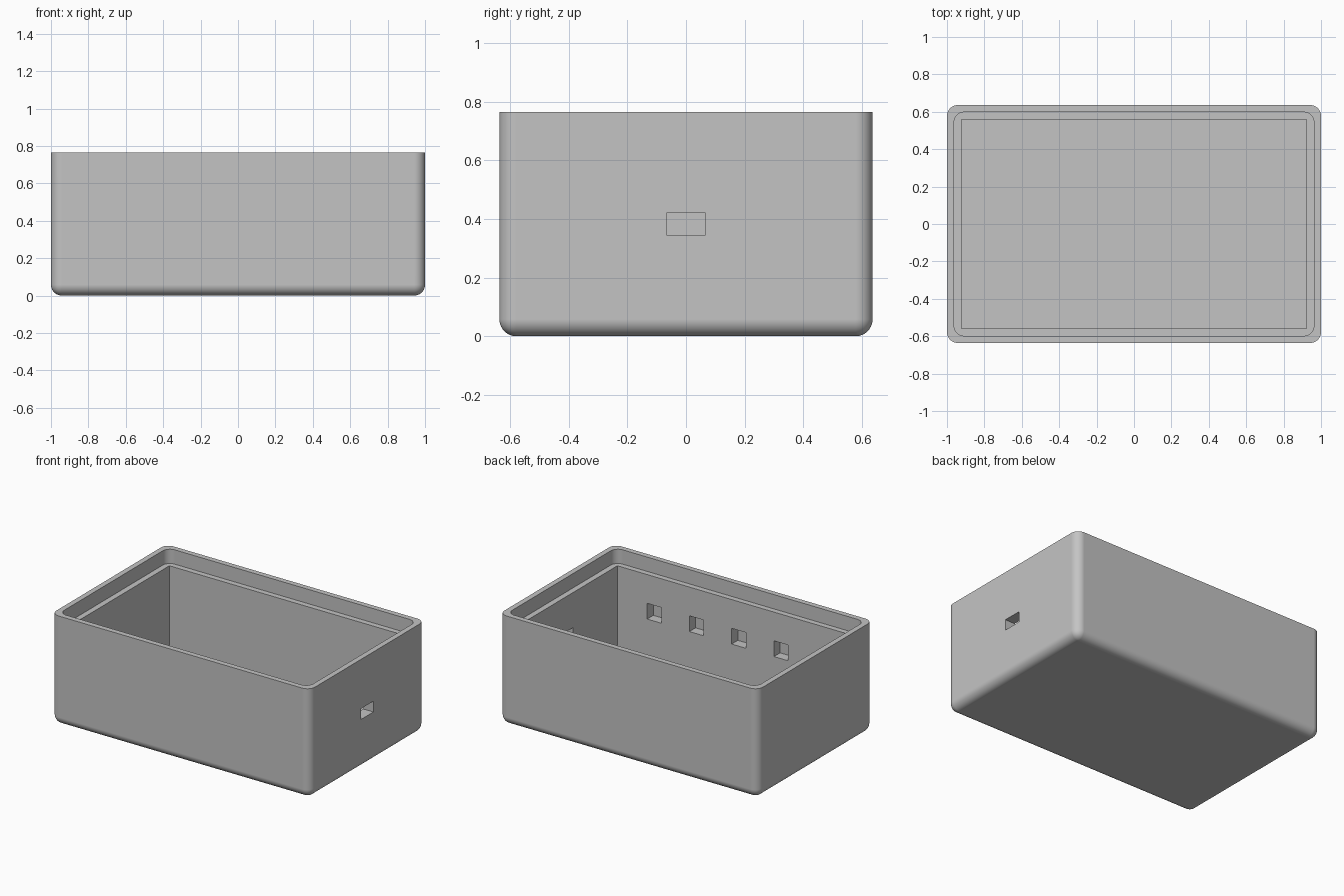
import bpy, bmesh

cube = bpy.data.objects.get("Cube")
if cube:
    bpy.data.objects.remove(cube, do_unlink=True)

# Overall sizes
HX, HY, HEIGHT = 1.0, 0.636, 0.765
CAVITY_X, CAVITY_Y = 0.922, 0.559
WALL = HY - CAVITY_Y

grey = bpy.data.materials.new("plain grey")
grey.use_nodes = True
colour = (0.55, 0.55, 0.55, 1)
grey.diffuse_color = colour
grey.node_tree.nodes["Principled BSDF"].inputs["Base Color"].default_value = colour


def block(name, low, high, radius=0, round_bottom=False):
    """Box between two corners, with optional rounded uprights and base."""
    bm = bmesh.new()
    bmesh.ops.create_cube(bm, size=1)
    for v in bm.verts:
        v.co = [low[i] if v.co[i] < 0 else high[i] for i in range(3)]
    if radius:
        def rounded(edge):
            a, b = (v.co.z for v in edge.verts)
            return abs(a - b) > 0.01 or (round_bottom and max(a, b) < low[2] + 0.01)
        bmesh.ops.bevel(bm, geom=[e for e in bm.edges if rounded(e)], offset=radius,
                        segments=10, profile=0.5, affect='EDGES', clamp_overlap=True)
    bmesh.ops.recalc_face_normals(bm, faces=bm.faces[:])
    mesh = bpy.data.meshes.new(name)
    bm.to_mesh(mesh)
    bm.free()
    mesh.materials.append(grey)
    obj = bpy.data.objects.new(name, mesh)
    bpy.context.collection.objects.link(obj)
    return obj


def cut(body, cutter):
    """Subtract the cutter from the body and remove it."""
    mod = body.modifiers.new("cut", 'BOOLEAN')
    mod.operation = 'DIFFERENCE'
    mod.solver = 'EXACT'
    mod.object = cutter
    bpy.context.view_layer.objects.active = body
    bpy.ops.object.modifier_apply(modifier=mod.name)
    bpy.data.objects.remove(cutter, do_unlink=True)


# Outer shell with rounded uprights and base edges
box = block("open_box", (-HX, -HY, 0), (HX, HY, HEIGHT), 0.058, True)

# Square-cornered cavity
cut(box, block("cavity", (-CAVITY_X, -CAVITY_Y, WALL), (CAVITY_X, CAVITY_Y, HEIGHT + 0.1)))

# Lid recess with rounded corners
cut(box, block("lid_recess", (-0.962, -0.598, HEIGHT - 0.1), (0.962, 0.598, HEIGHT + 0.2), 0.055))

# Port through the right-hand wall
cut(box, block("port", (0.85, -0.067, 0.345), (1.1, 0.067, 0.42)))

# Row of blind pockets inside the front wall
for i in range(4):
    x = 0.637 - i * 0.327
    cut(box, block("pocket", (x - 0.055, -CAVITY_Y - 0.068, 0.354),
                   (x + 0.055, -CAVITY_Y + 0.1, 0.464)))

# Smooth fillets, crisp edges and flat walls
bpy.ops.object.select_all(action='DESELECT')
box.select_set(True)
bpy.context.view_layer.objects.active = box
bpy.ops.object.shade_smooth_by_angle(angle=0.52)
weighted = box.modifiers.new("flat_walls", 'WEIGHTED_NORMAL')
weighted.keep_sharp = True
